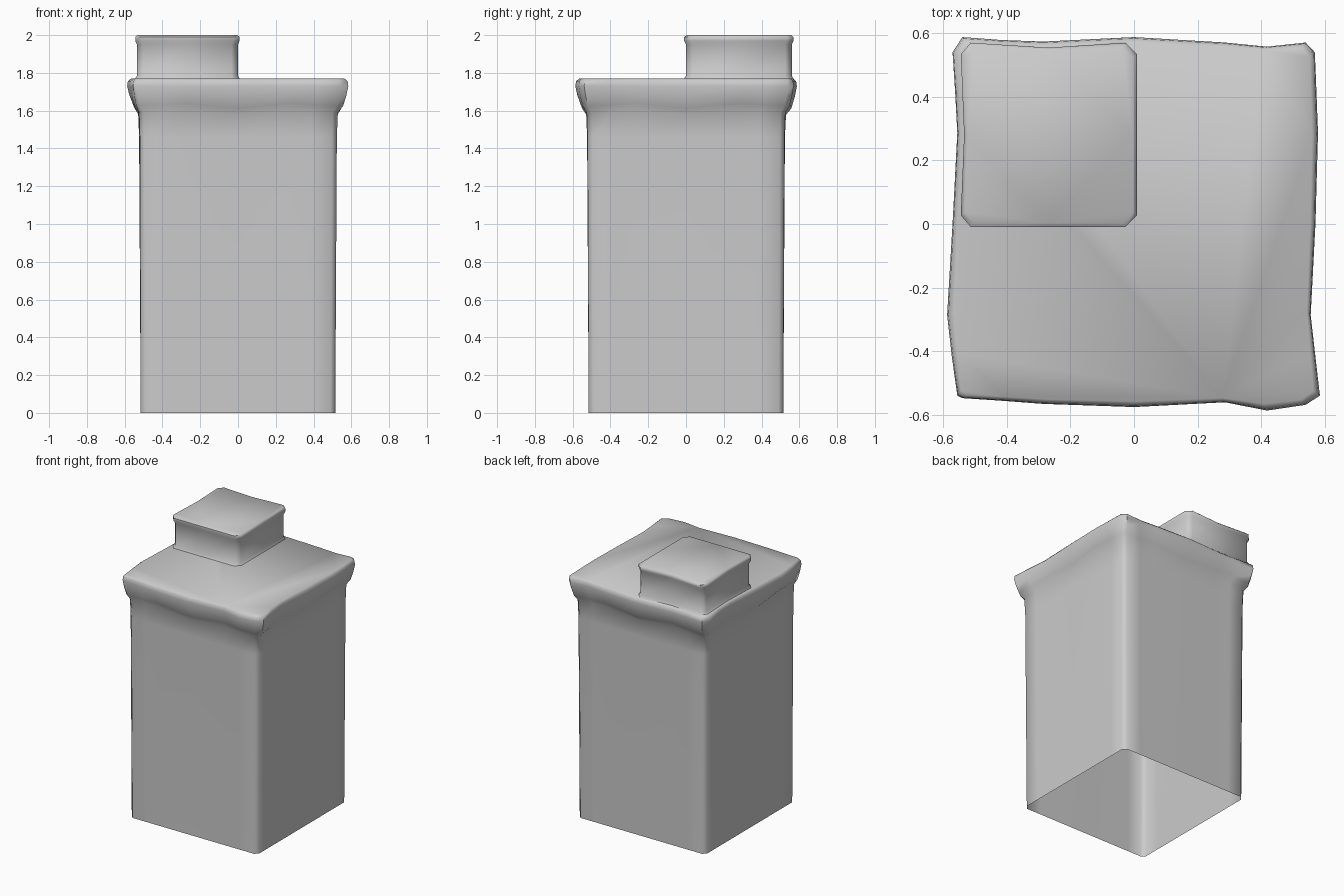
import bpy, bmesh
from math import radians
from mathutils import Vector

if "Cube" in bpy.data.objects:
    bpy.data.objects.remove(bpy.data.objects["Cube"])


def loft(name, rings, cap_top=True):
    """Skin closed rings of equal length, bottom left open."""
    bm = bmesh.new()
    loops = [[bm.verts.new(p) for p in r] for r in rings]
    n = len(loops[0])
    for a, b in zip(loops, loops[1:]):
        for i in range(n):
            j = (i + 1) % n
            bm.faces.new((a[i], a[j], b[j], b[i]))
    if cap_top:
        bm.faces.new(loops[-1])
    bm.normal_update()
    me = bpy.data.meshes.new(name)
    bm.to_mesh(me)
    bm.free()
    ob = bpy.data.objects.new(name, me)
    bpy.context.collection.objects.link(ob)
    bpy.ops.object.select_all(action='DESELECT')
    ob.select_set(True)
    bpy.context.view_layer.objects.active = ob
    bpy.ops.object.shade_smooth_by_angle(angle=radians(50))
    return ob


# Pillar with wavy ledge: ledge reach along front, right, back, left sides
T = [-.49, -.38, -.26, 0, .26, .38, .49]
WAVE = [0, .006, .014, -.012, .014, .006, 0]
REACH = [
    [.547, .555, .565, .575, .560, .586, .568],
    [.584, .570, .555, .570, .578, .573, .568],
    [.570, .557, .570, .587, .573, .578, .587],
    [.570, .562, .555, .570, .587, .572, .555],
]


def pillar_ring(z, mix, wave):
    pts = []
    for side, reach in enumerate(REACH):
        for t, d, w in zip(T, reach, WAVE):
            x, y = t * (1 + .1 * mix), -(.515 + (d - .515) * mix)
            for _ in range(side):
                x, y = -y, x
            pts.append(Vector((x, y, z + w * wave)))
    return pts


profile = [(0, 0, 0), (1.46, .12, 0), (1.59, .2, 1), (1.625, .6, 1),
           (1.68, .85, .4), (1.73, 1, 0), (1.757, .94, 0), (1.77, .7, 0)]
loft("pillar_with_ledge", [pillar_ring(*p) for p in profile])

# Small corner block: slightly pinched outline with a rolled rim
outline = [(-.505, 0), (-.27, 0), (-.035, 0), (0, .035), (0, .28), (0, .525),
           (-.035, .56), (-.27, .545), (-.505, .56), (-.535, .525),
           (-.525, .28), (-.535, .035)]
C = Vector((-.267, .28))


def block_ring(z, grow):
    k = 1 + grow / .27
    return [Vector((C.x + (x - C.x) * k, C.y + (y - C.y) * k, z)) for x, y in outline]


loft("corner_block", [block_ring(*p) for p in [
    (1.765, .012), (1.785, 0), (1.95, 0), (1.97, .009), (1.99, .009), (2.0, -.003)]])
